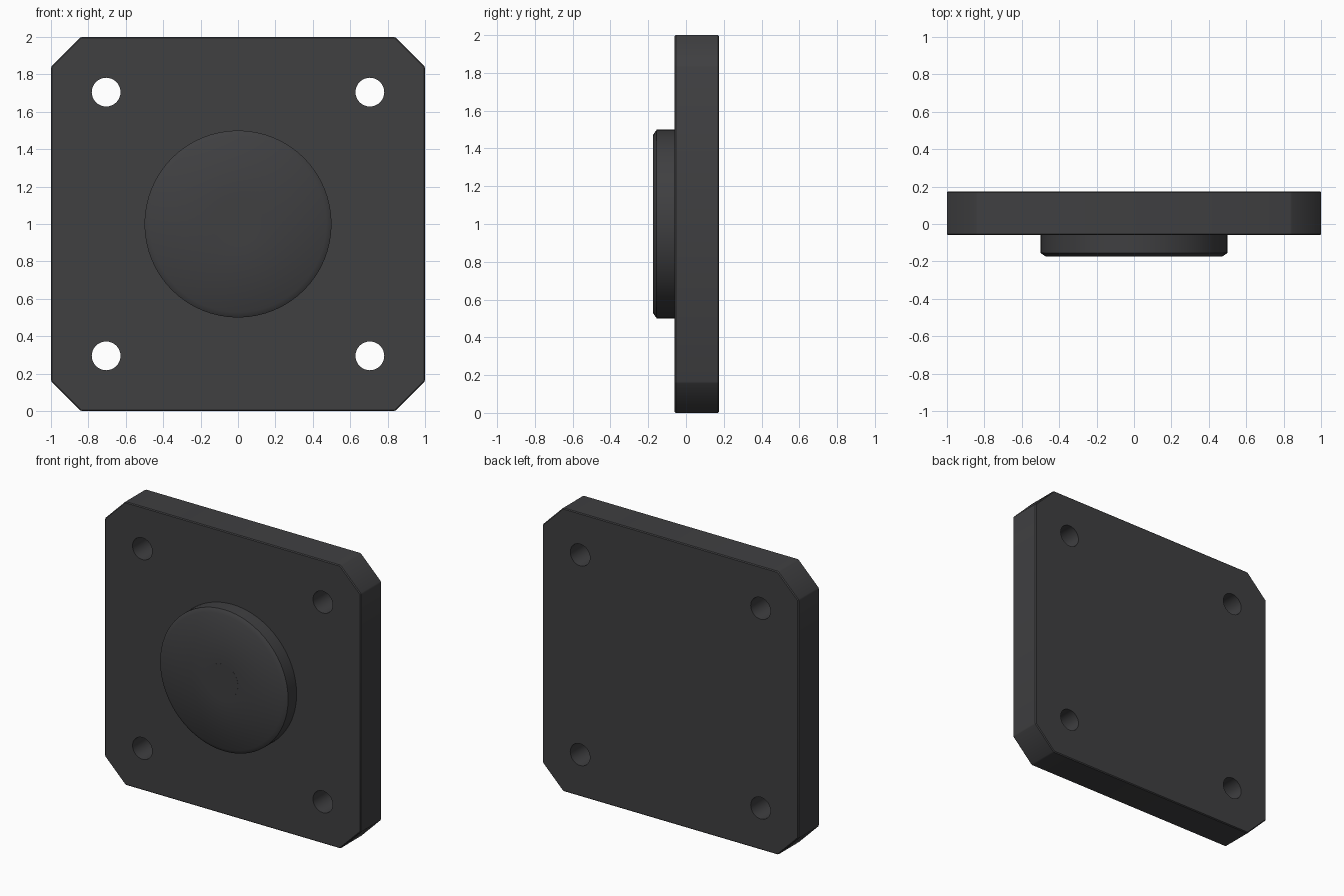
import bpy, bmesh, math
from mathutils import Matrix

if "Cube" in bpy.data.objects:
    bpy.data.objects.remove(bpy.data.objects["Cube"])

dark = bpy.data.materials.new("dark_grey")
dark.diffuse_color = (0.05, 0.05, 0.053, 1)
dark.use_nodes = True
dark.node_tree.nodes["Principled BSDF"].inputs["Base Color"].default_value = dark.diffuse_color


def finish(bm, name, angle):
    bmesh.ops.recalc_face_normals(bm, faces=bm.faces)
    mesh = bpy.data.meshes.new(name)
    bm.to_mesh(mesh)
    bm.free()
    ob = bpy.data.objects.new(name, mesh)
    bpy.context.collection.objects.link(ob)
    mesh.materials.append(dark)
    bpy.ops.object.select_all(action='DESELECT')
    ob.select_set(True)
    bpy.context.view_layer.objects.active = ob
    bpy.ops.object.shade_smooth_by_angle(angle=math.radians(angle))
    return ob


def turned(name, profile, angle, segments=64, capped_inside=True):
    """Spin a (radius, y) profile around the y axis through the plate centre."""
    bm = bmesh.new()
    rings = [[bm.verts.new((r * math.cos(a), y, 1 + r * math.sin(a)))
              for a in (2 * math.pi * i / segments for i in range(segments))]
             for r, y in profile]
    for a, b in zip(rings, rings[1:]):
        for i in range(segments):
            j = (i + 1) % segments
            bm.faces.new((a[i], a[j], b[j], b[i]))
    if capped_inside:
        bm.faces.new(rings[-1])
    return finish(bm, name, angle)


# Square plate with clipped corners
FRONT, BACK, CLIP = -0.06, 0.175, 0.16
c = 1 - CLIP
outline = [(c, -1), (1, -c), (1, c), (c, 1), (-c, 1), (-1, c), (-1, -c), (-c, -1)]
bm = bmesh.new()
face = bm.faces.new([bm.verts.new((x, FRONT, 1 + z)) for x, z in outline])
ext = bmesh.ops.extrude_face_region(bm, geom=[face])
for v in ext["geom"]:
    if isinstance(v, bmesh.types.BMVert):
        v.co.y = BACK
bmesh.ops.recalc_face_normals(bm, faces=bm.faces)
bmesh.ops.bevel(bm, geom=bm.edges[:], offset=0.006, segments=1, affect='EDGES')
plate = finish(bm, "mounting_plate", 30)

# Four bolt holes
bm = bmesh.new()
for sx in (-1, 1):
    for sz in (-1, 1):
        bmesh.ops.create_cone(
            bm, cap_ends=True, segments=32, radius1=0.077, radius2=0.077, depth=1,
            matrix=Matrix.Translation((0.705 * sx, 0, 1 + 0.705 * sz))
            @ Matrix.Rotation(math.pi / 2, 4, 'X'))
cutter = finish(bm, "hole_cutter", 30)
cut = plate.modifiers.new("bolt_holes", 'BOOLEAN')
cut.operation, cut.solver, cut.object = 'DIFFERENCE', 'EXACT', cutter
bpy.context.view_layer.objects.active = plate
bpy.ops.object.modifier_apply(modifier=cut.name)
bpy.data.objects.remove(cutter, do_unlink=True)
bpy.ops.object.select_all(action='DESELECT')
plate.select_set(True)
bpy.ops.object.shade_smooth_by_angle(angle=math.radians(30))

# Raised round boss with a softened rim, and its flush centre button
turned("round_boss", [(0.5, FRONT), (0.5, -0.155), (0.472, -0.174), (0.122, -0.174)],
       45, capped_inside=False)
turned("centre_button", [(0.122, -0.17), (0.122, -0.175)], 30)
